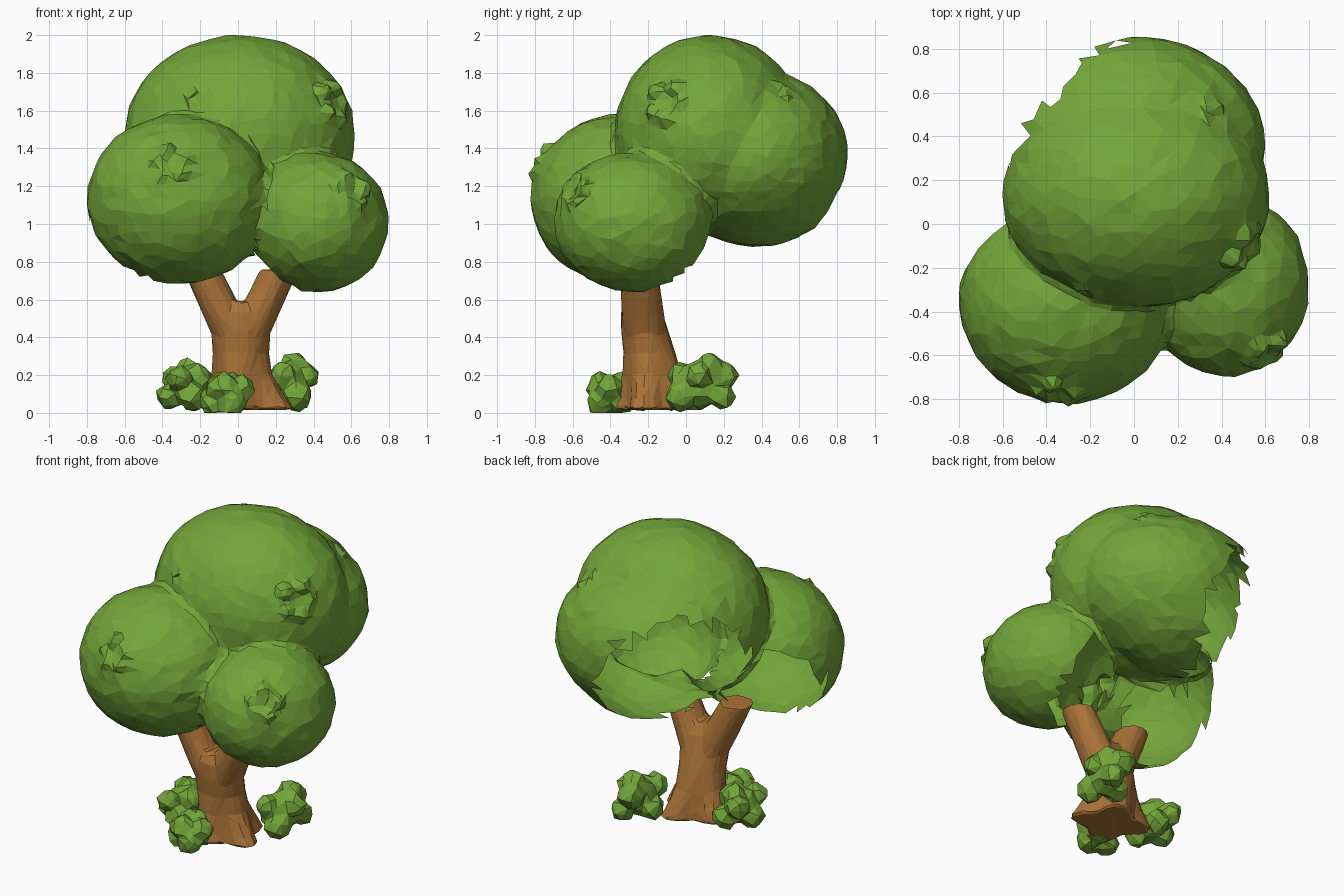
import bpy, bmesh, math, random
from mathutils import Vector

if "Cube" in bpy.data.objects:
    bpy.data.objects.remove(bpy.data.objects["Cube"])

random.seed(4)


def material(name, rgb):
    m = bpy.data.materials.new(name)
    m.diffuse_color = (*rgb, 1)
    m.use_nodes = True
    m.node_tree.nodes["Principled BSDF"].inputs["Base Color"].default_value = m.diffuse_color
    return m


GREEN = material("leaf green", (0.174, 0.381, 0.042))
BROWN = material("bark brown", (0.41, 0.174, 0.041))


def add_ball(bm, ball):
    c, r = ball
    for v in bmesh.ops.create_icosphere(bm, subdivisions=4, radius=1)["verts"]:
        v.co = [c[i] + v.co[i] * r[i] for i in range(3)]


def fuse(bm, name, mat, voxel, faces, jitter, smooth=0):
    """Fuse overlapping solids into one skin and cut it down to rough low-poly facets."""
    mesh = bpy.data.meshes.new(name)
    bm.to_mesh(mesh)
    bm.free()
    ob = bpy.data.objects.new(name, mesh)
    bpy.context.collection.objects.link(ob)

    def bake():
        dg = bpy.context.evaluated_depsgraph_get()
        ob.data = bpy.data.meshes.new_from_object(ob.evaluated_get(dg))
        ob.modifiers.clear()

    rm = ob.modifiers.new("fuse", "REMESH")
    rm.mode, rm.voxel_size = "VOXEL", voxel
    if smooth:
        sm = ob.modifiers.new("smooth", "SMOOTH")
        sm.factor, sm.iterations = .5, smooth
    bake()
    tris = sum(len(p.vertices) - 2 for p in ob.data.polygons)
    ob.modifiers.new("facets", "DECIMATE").ratio = min(1, faces / tris)
    bake()
    for v in ob.data.vertices:
        v.co += Vector([random.uniform(-jitter, jitter) for _ in range(3)])
    ob.data.materials.clear()
    ob.data.materials.append(mat)
    for p in ob.data.polygons:
        p.use_smooth = False
        p.material_index = 0
    return ob


# Canopy: three leaf masses fused together, the rear one made of three balls
rear_a = ((.01, .13, 1.47), (.61, .51, .53))
rear_b = ((.0, .36, 1.36), (.60, .50, .46))
rear_c = ((.0, .37, 1.21), (.47, .43, .33))
left = ((-.31, -.35, 1.13), (.49, .47, .45))
right = ((.42, -.28, 1.01), (.38, .42, .37))

bm = bmesh.new()
for b in (rear_a, rear_b, rear_c, left, right):
    add_ball(bm, b)


# Leaf tufts: star-shaped patches standing slightly proud of the canopy
def tuft(ball, direction, size):
    c, r = ball
    n = Vector(direction).normalized()
    p = Vector([c[i] + n[i] * r[i] for i in range(3)])
    u = n.orthogonal().normalized()
    w = n.cross(u)
    for k in range(5):
        a = k * math.tau / 5 + random.uniform(0, .5)
        q = p + (u * math.cos(a) + w * math.sin(a)) * size - n * .01
        s = size * random.uniform(.45, .6)
        add_ball(bm, (q, (s, s, s)))


tuft(left, (-.08, -.9, .42), .08)
tuft(right, (.45, -.70, .45), .08)
tuft(rear_a, (.72, -.42, .30), .09)
tuft(rear_a, (-.36, -.85, .35), .045)
tuft(rear_b, (.6, .25, .72), .06)

canopy = fuse(bm, "leaf_canopy", GREEN, .025, 2600, .006, 1)

# The shell is open low at the rear left: (ball, open direction, limit) per mass
holes = [(((0, .25, 1.43), (.62, .62, .57)), (-.68, .60, -.40), .65),
         (left, (-.35, .75, -.55), .52),
         (right, (-.6, .6, -.5), .56)]


def open_face(m):
    rel = [Vector([(m[i] - c[i]) / r[i] for i in range(3)]) for (c, r), d, t in holes]
    k = min(range(3), key=lambda i: rel[i].length)
    d, t = Vector(holes[k][1]).normalized(), holes[k][2]
    return rel[k].normalized().dot(d) > t + random.uniform(-.05, .05)


bm = bmesh.new()
bm.from_mesh(canopy.data)
bmesh.ops.delete(bm, geom=[f for f in bm.faces if open_face(f.calc_center_median())],
                 context="FACES")
bm.to_mesh(canopy.data)
bm.free()


# Trunk and branches: tubes of rings (centre, x radius, y radius, root flare)
def tube(bm, rings, sides=24):
    loops = []
    for c, rx, ry, flare in rings:
        loop = []
        for k in range(sides):
            a = k * math.tau / sides
            root = 1 + flare * (.5 + .5 * math.cos(4 * (a + .35)))
            loop.append(bm.verts.new((c[0] + rx * root * math.cos(a),
                                      c[1] + ry * root * math.sin(a), c[2])))
        loops.append(loop)
    for lo, hi in zip(loops, loops[1:]):
        for k in range(sides):
            j = (k + 1) % sides
            bm.faces.new((lo[k], lo[j], hi[j], hi[k]))
    bm.faces.new(loops[0][::-1])
    bm.faces.new(loops[-1])


bm = bmesh.new()
tube(bm, [((.045, -.17, .015), .165, .15, .60),
          ((.035, -.17, .08), .155, .145, .46),
          ((.02, -.18, .2), .145, .14, .16),
          ((.015, -.195, .32), .145, .135, .03),
          ((.015, -.22, .44), .16, .125, 0),
          ((.015, -.235, .53), .15, .11, 0),
          ((.015, -.24, .59), .08, .08, 0)])
for x in (-1, 1):
    tube(bm, [((.015 + x * .03, -.21, .36), .10, .115, 0),
              ((.015 + x * .095, -.23, .53), .11, .112, 0),
              ((.015 + x * .16, -.24, .66), .105, .105, 0),
              ((.015 + x * .205, -.25, .76), .10, .10, 0)])
fuse(bm, "trunk", BROWN, .014, 620, .002, 3)


# Bushes: star-shaped clusters of pointed leafy lobes round the foot of the trunk
def bush(name, centre, radii, count):
    bm = bmesh.new()
    for k in range(count):
        a = k * math.tau / count + random.uniform(-.2, .2)
        s = random.uniform(.065, .08)
        add_ball(bm, ((centre[0] + (radii[0] - s) * math.cos(a),
                       centre[1] + (radii[1] - s) * math.sin(a),
                       centre[2] + radii[2] * (.25, -.4)[k % 2]), (s, s, s)))
    add_ball(bm, (centre, (radii[0] * .65, radii[1] * .65, radii[2] * .75)))
    add_ball(bm, ((centre[0] + .02, centre[1] + .04, centre[2] + radii[2] - .07),
                  (.07, .07, .07)))
    ob = fuse(bm, name, GREEN, .012, 200, .009)
    for v in ob.data.vertices:
        v.co.z = max(v.co.z, 0)


bush("left_bush", (-.28, -.16, .145), (.15, .19, .14), 6)
bush("front_bush", (-.06, -.40, .105), (.145, .13, .11), 6)
bush("right_bush", (.28, .08, .155), (.15, .20, .165), 6)
